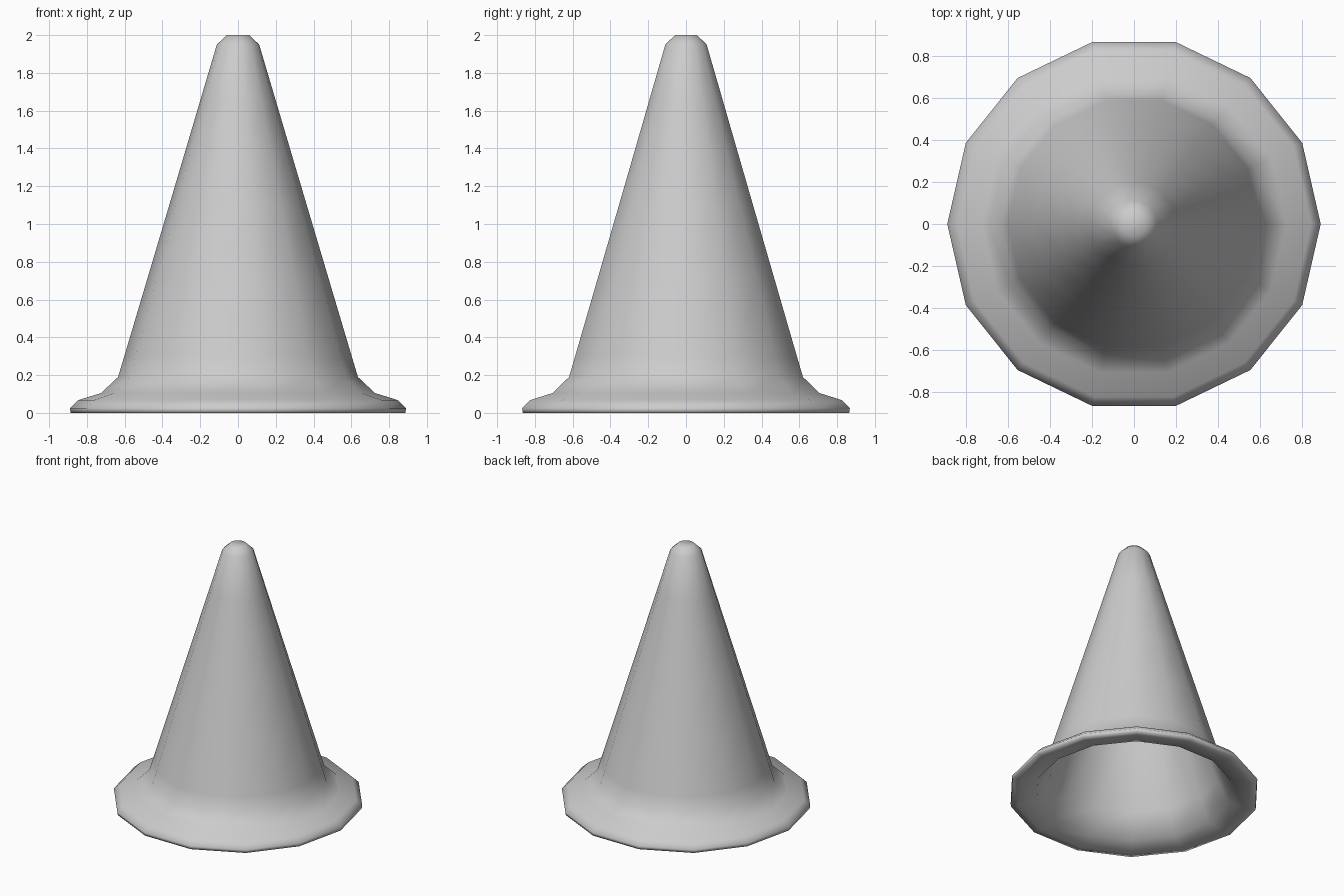
import bpy, bmesh, math

if "Cube" in bpy.data.objects:
    bpy.data.objects.remove(bpy.data.objects["Cube"])

SIDES = 14
# radius, height: inner tip down to the lip, round the rim, up to the outer tip
PROFILE = [(0.03, 1.95), (0.085, 1.90), (0.24, 1.4), (0.42, 0.8), (0.605, 0.20), (0.70, 0.03),
           (0.83, 0.0), (0.886, 0.0), (0.89, 0.025), (0.845, 0.068), (0.725, 0.105),
           (0.635, 0.19), (0.602, 0.30), (0.483, 0.70), (0.364, 1.10), (0.275, 1.40),
           (0.201, 1.65), (0.112, 1.95), (0.06, 2.0)]

# hollow cone with wall thickness and flared base, open underneath
bm = bmesh.new()
rings = []
for r, z in PROFILE:
    rings.append([bm.verts.new((r * math.cos(2 * math.pi * i / SIDES),
                                r * math.sin(2 * math.pi * i / SIDES), z))
                  for i in range(SIDES)])
for low, high in zip(rings, rings[1:]):
    for i in range(SIDES):
        j = (i + 1) % SIDES
        bm.faces.new((low[i], low[j], high[j], high[i]))

# closed tips, inside and outside
bm.faces.new(rings[-1])
bm.faces.new(rings[0][::-1])
for f in bm.faces:
    f.smooth = True

mesh = bpy.data.meshes.new("cone_shell")
bm.to_mesh(mesh)
bm.free()
cone = bpy.data.objects.new("cone_shell", mesh)
bpy.context.collection.objects.link(cone)
